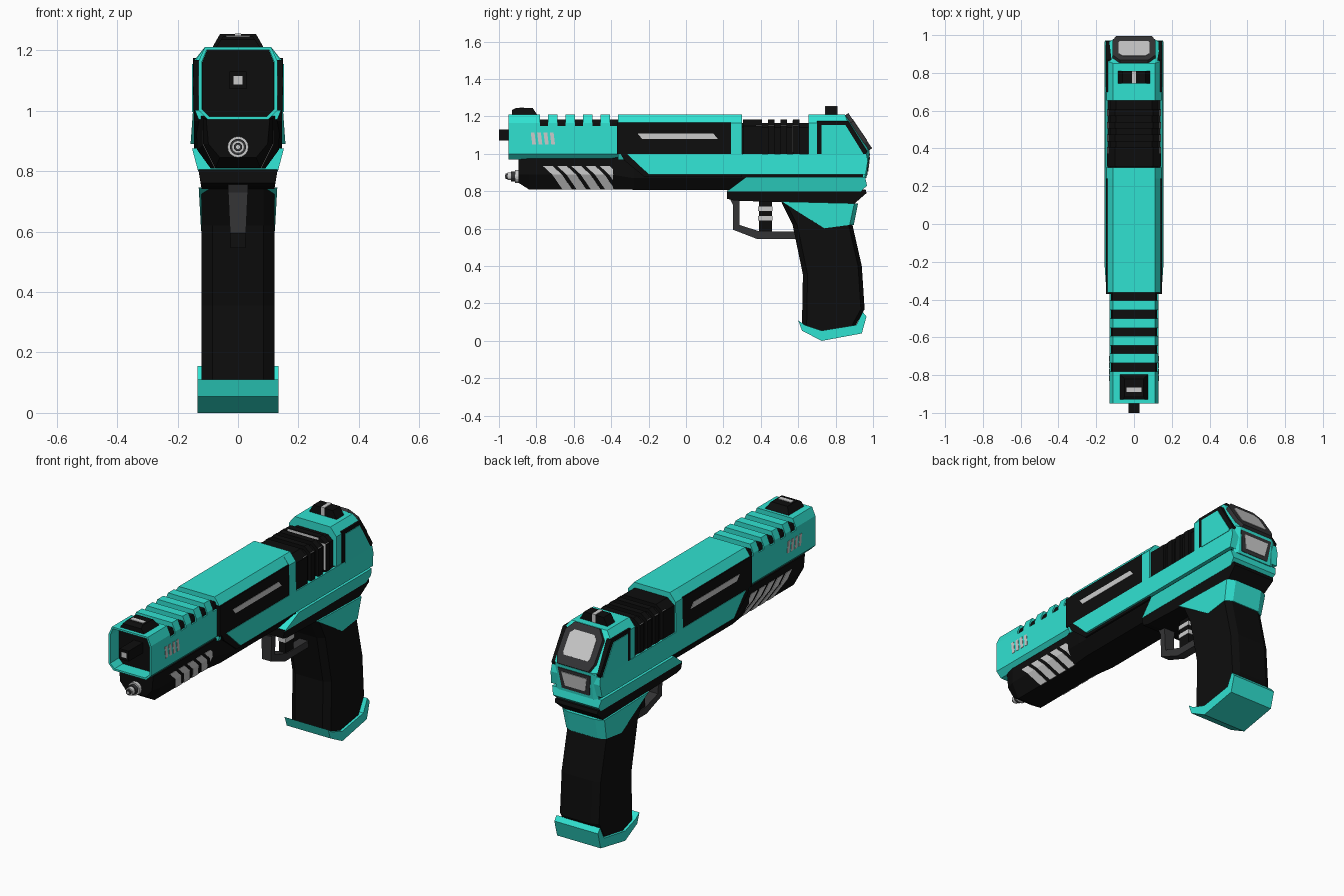
import bpy, bmesh, math
from mathutils import Vector


def material(name, rgb):
    m = bpy.data.materials.new(name)
    m.diffuse_color = (*rgb, 1)
    return m


TEAL = material("teal", (0.03, 0.76, 0.64))
BLACK = material("black", (0.004, 0.004, 0.004))
DARK = material("dark_grey", (0.035, 0.035, 0.037))
GREY = None


def loft(name, rings, mat, closed=False):
    """Skin equal-length rings of 3D points; cap the ends unless closed."""
    bm = bmesh.new()
    vs = [[bm.verts.new(p) for p in r] for r in rings]
    n = len(vs[0])
    pairs = list(zip(vs, vs[1:])) + ([(vs[-1], vs[0])] if closed else [])
    for a, b in pairs:
        for i in range(n):
            j = (i + 1) % n
            bm.faces.new((a[i], a[j], b[j], b[i]))
    if not closed:
        bm.faces.new(vs[0])
        bm.faces.new(vs[-1])
    bmesh.ops.recalc_face_normals(bm, faces=bm.faces)
    me = bpy.data.meshes.new(name)
    bm.to_mesh(me)
    bm.free()
    ob = bpy.data.objects.new(name, me)
    bpy.context.collection.objects.link(ob)
    if mat:
        me.materials.append(mat)
    return ob


def slab(name, layers, mat):
    """Side profiles (y, z) at half widths, outermost first, mirrored in x."""
    half = []
    for w, pts in layers:
        f = w if callable(w) else (lambda z, w=w: w)
        half.append([(f(z), y, z) for y, z in pts])
    return loft(name, half + [[(-x, y, z) for x, y, z in r] for r in reversed(half)], mat)


def lin(z0, x0, z1, x1):
    return lambda z: x0 + (x1 - x0) * (z - z0) / (z1 - z0)


def section(half, y):
    """Full cross-section ring from its right half (x, z), bottom to top."""
    return [(x, y, z) for x, z in half] + [(-x, y, z) for x, z in reversed(half)]


def bar(name, half, y0, y1, mat):
    return loft(name, [section(half, y0), section(half, y1)], mat)


def rect(y0, y1, z0, z1):
    return [(y0, z0), (y1, z0), (y1, z1), (y0, z1)]


def rod(name, r, y0, y1, z, mat, n=16):
    ang = [2 * math.pi * i / n for i in range(n)]
    return loft(name, [[(r * math.cos(a), y, z + r * math.sin(a)) for a in ang] for y in (y0, y1)], mat)


def panel(name, a, b, outline, lift, mat):
    """Symmetric plate lying on the rear facet a-b; outline is (x, t along facet)."""
    a, b = Vector((0, *a)), Vector((0, *b))
    d = b - a
    nrm = Vector((0, -d.z, d.y)).normalized()
    base = [Vector((x, 0, 0)) + a + d * t for x, t in outline]
    base += [Vector((-p.x, p.y, p.z)) for p in reversed(base)]
    return loft(name, [[p - nrm * 0.02 for p in base], [p + nrm * lift for p in base]], mat)


# Front shroud: hollow mouth, lower body, top teeth with black slots between
outer = [(0.10, 0.97), (0.13, 1.0), (0.13, 1.165), (0.11, 1.21)]
inner = [(0.095, 0.98), (0.12, 1.005), (0.12, 1.16), (0.104, 1.2)]
loft("muzzle_shroud", [section(outer, -0.95), section(inner, -0.95),
                       section(inner, -0.86), section(outer, -0.86)], TEAL, True)
bar("muzzle_wall", [(x * 0.99, z) for x, z in inner], -0.875, -0.85, BLACK)
bar("slide_front", [(0.10, 0.97), (0.13, 1.0), (0.13, 1.15)], -0.86, -0.36, TEAL)
bar("slot_core", [(0.122, 1.14), (0.122, 1.165), (0.113, 1.185)], -0.85, -0.36, BLACK)
cap = [(0.13, 1.15), (0.13, 1.165), (0.11, 1.21)]
edge = -0.86
for i in range(5):
    s = -0.78 + 0.0935 * i
    bar("slide_tooth", cap, edge, s, TEAL)
    edge = s + 0.043
bar("slide_middle", [(0.13, 0.97), (0.142, 1.0), (0.142, 1.165), (0.11, 1.21)], edge, 0.24, TEAL)
bar("slide_post", [(0.14, 0.97), (0.149, 1.0), (0.146, 1.165), (0.11, 1.21)], 0.24, 0.30, TEAL)
slab("side_panel", [(0.147, rect(-0.37, 0.24, 1.0, 1.168))], BLACK)
slab("panel_slash", [(0.149, [(-0.26, 1.11), (-0.235, 1.08), (0.17, 1.08), (0.145, 1.11)])], GREY)
for i in range(4):
    y = -0.83 + 0.034 * i
    slab("shroud_vent", [(0.132, [(y + 0.008, 1.05), (y + 0.028, 1.05), (y + 0.02, 1.115), (y, 1.115)])], GREY)

# Barrel tip and aiming module
bar("barrel_tip", [(0.028, 1.072), (0.028, 1.13)], -1.0, -0.86, BLACK)
bar("barrel_bore", [(0.015, 1.087), (0.015, 1.115)], -1.001, -0.98, GREY)
for r, y0, m in ((0.035, -0.915, GREY), (0.027, -0.935, DARK), (0.021, -0.955, GREY),
                 (0.014, -0.965, DARK), (0.007, -0.967, GREY)):
    rod("laser_ring", r, y0, -0.88, 0.88, m)

# Under-barrel housing with kinked grey stripes
under = [(0.075, 0.81), (0.115, 0.89), (0.115, 0.975)]
nose = [(0.06, 0.845), (0.098, 0.89), (0.105, 0.97)]
loft("under_barrel", [section(nose, -0.895), section(under, -0.84), section(under, -0.25)], BLACK)
for i in range(5):
    for s in (1, -1):
        rings = []
        for x, y, z in ((0.117, -0.765, 0.935), (0.117, -0.715, 0.889), (0.077, -0.66, 0.809)):
            y += 0.076 * i
            rings.append([(s * x, y, z), (s * x, y + 0.052, z),
                          (s * (x - 0.02), y + 0.052, z + 0.005), (s * (x - 0.02), y, z + 0.005)])
        loft("housing_stripe", rings, GREY)

# Main frame and its teal side rail
frame = [(0.09, 0.808), (0.135, 0.87), (0.14, 1.0)]
loft("frame", [section(under, -0.40), section(frame, -0.28), section(frame, 0.945)], BLACK)
slab("frame_shoulder", [(0.146, [(-0.35, 1.0), (-0.33, 0.965), (-0.22, 0.875), (0.3, 0.875), (0.3, 1.0)])], BLACK)
slab("side_rail", [(lin(0.89, 0.157, 1.0, 0.149),
                    [(-0.315, 1.0), (-0.2, 0.89), (0.96, 0.89), (0.972, 0.96), (0.965, 1.0)])], TEAL)
slab("lower_rail", [(lin(0.8, 0.132, 0.875, 0.152),
                     [(0.22, 0.8), (0.32, 0.875), (0.958, 0.875), (0.968, 0.83), (0.935, 0.8)])], TEAL)
slab("lower_trim", [(lin(0.725, 0.118, 0.81, 0.132),
                     [(0.22, 0.805), (0.22, 0.76), (0.26, 0.75), (0.55, 0.74), (0.89, 0.725), (0.965, 0.79), (0.96, 0.81)])], BLACK)

# Cooling section between slide and rear block
bar("cooling_core", [(0.125, 0.99), (0.125, 1.14), (0.095, 1.165)], 0.29, 0.67, BLACK)
for i in range(5):
    y = 0.305 + 0.0665 * i
    bar("cooling_fin", [(0.142, 1.0), (0.142, 1.15), (0.1, 1.183)], y, y + (0.07 if i == 0 else 0.035), BLACK)
for i in range(4):
    y = 0.374 + 0.0655 * i
    slab("cooling_bar_side", [(0.139, rect(y, y + 0.032, 1.01, 1.155))], GREY)
    slab("cooling_bar_top", [(0.095, rect(y, y + 0.032, 1.14, 1.178))], GREY)

# Rear block with black outline and raised cheek
slab("rear_block", [
    (0.146, [(0.655, 0.99), (0.655, 1.165), (0.865, 1.165), (0.955, 1.02), (0.955, 0.99)]),
    (0.11, [(0.655, 0.99), (0.655, 1.21), (0.85, 1.21), (0.978, 1.02), (0.972, 0.99)])], TEAL)
slab("cheek_outline", [(0.149, [(0.70, 0.995), (0.70, 1.175), (0.868, 1.175), (0.968, 1.015), (0.962, 0.995)])], BLACK)
slab("cheek", [(0.152, [(0.725, 0.995), (0.725, 1.155), (0.852, 1.155), (0.945, 1.005), (0.945, 0.995)])], TEAL)
slab("rear_lower_block", [
    (0.13, [(0.9, 0.87), (0.9, 1.0), (0.965, 1.0), (0.955, 0.87)]),
    (0.105, [(0.9, 0.87), (0.9, 1.02), (0.982, 1.02), (0.965, 0.87)])], TEAL)

# Rear display plates
A, B, C = (0.853, 1.208), (0.98, 1.02), (0.962, 0.875)
panel("rear_plate", A, B, [(0.075, 0.0), (0.115, 0.22), (0.115, 0.8), (0.095, 1.0)], 0.018, DARK)
panel("rear_screen", A, B, [(0.06, 0.17), (0.082, 0.27), (0.082, 0.72), (0.075, 0.78)], 0.02, GREY)
panel("lower_plate", B, C, [(0.1, 0.12), (0.085, 0.92)], 0.006, DARK)
panel("lower_screen", B, C, [(0.078, 0.25), (0.062, 0.78)], 0.009, GREY)

# Sights
slab("front_sight", [(lin(1.2, 0.08, 1.245, 0.05),
                      [(-0.93, 1.2), (-0.93, 1.235), (-0.91, 1.245), (-0.82, 1.245), (-0.79, 1.2)])], BLACK)
slab("front_sight_mark", [(0.04, rect(-0.89, -0.865, 1.22, 1.248))], GREY)
slab("rear_sight", [(lin(1.2, 0.09, 1.253, 0.06), rect(0.745, 0.81, 1.2, 1.253))], BLACK)
slab("rear_sight_mark", [(0.01, rect(0.744, 0.811, 1.21, 1.256))], GREY)

# Trigger and guard
slab("trigger_guard", [(lin(0.545, 0.024, 0.76, 0.034), [
    (0.225, 0.78), (0.25, 0.73), (0.25, 0.595), (0.38, 0.545), (0.6, 0.545),
    (0.6, 0.585), (0.395, 0.585), (0.285, 0.62), (0.285, 0.78)])], DARK)
slab("trigger", [(0.02, rect(0.39, 0.46, 0.58, 0.76))], BLACK)
for z in (0.645, 0.695):
    slab("trigger_stripe", [(0.022, rect(0.385, 0.463, z, z + 0.024))], GREY)

# Grip, collar and base cap
front = [(0.51, 0.74), (0.57, 0.62), (0.625, 0.355), (0.62, 0.08)]
back = [(0.725, 0.04), (0.9, 0.07), (0.955, 0.17), (0.94, 0.4), (0.89, 0.62), (0.9, 0.74)]
slab("grip", [(0.12, [(y + 0.025, z) for y, z in front] + [(y - 0.02, z) for y, z in back]),
              (0.085, front + back)], BLACK)
slab("grip_collar", [(lin(0.6, 0.122, 0.745, 0.13), [(0.51, 0.745), (0.74, 0.602), (0.875, 0.62), (0.9, 0.735)]),
                     (0.085, [(0.51, 0.745), (0.66, 0.65), (0.897, 0.62), (0.92, 0.735)])], TEAL)
slab("grip_base", [(0.134, [
    (0.60, 0.11), (0.635, 0.085), (0.725, 0.055), (0.91, 0.085), (0.945, 0.155),
    (0.965, 0.13), (0.94, 0.04), (0.725, 0.0), (0.62, 0.055)])], TEAL)
